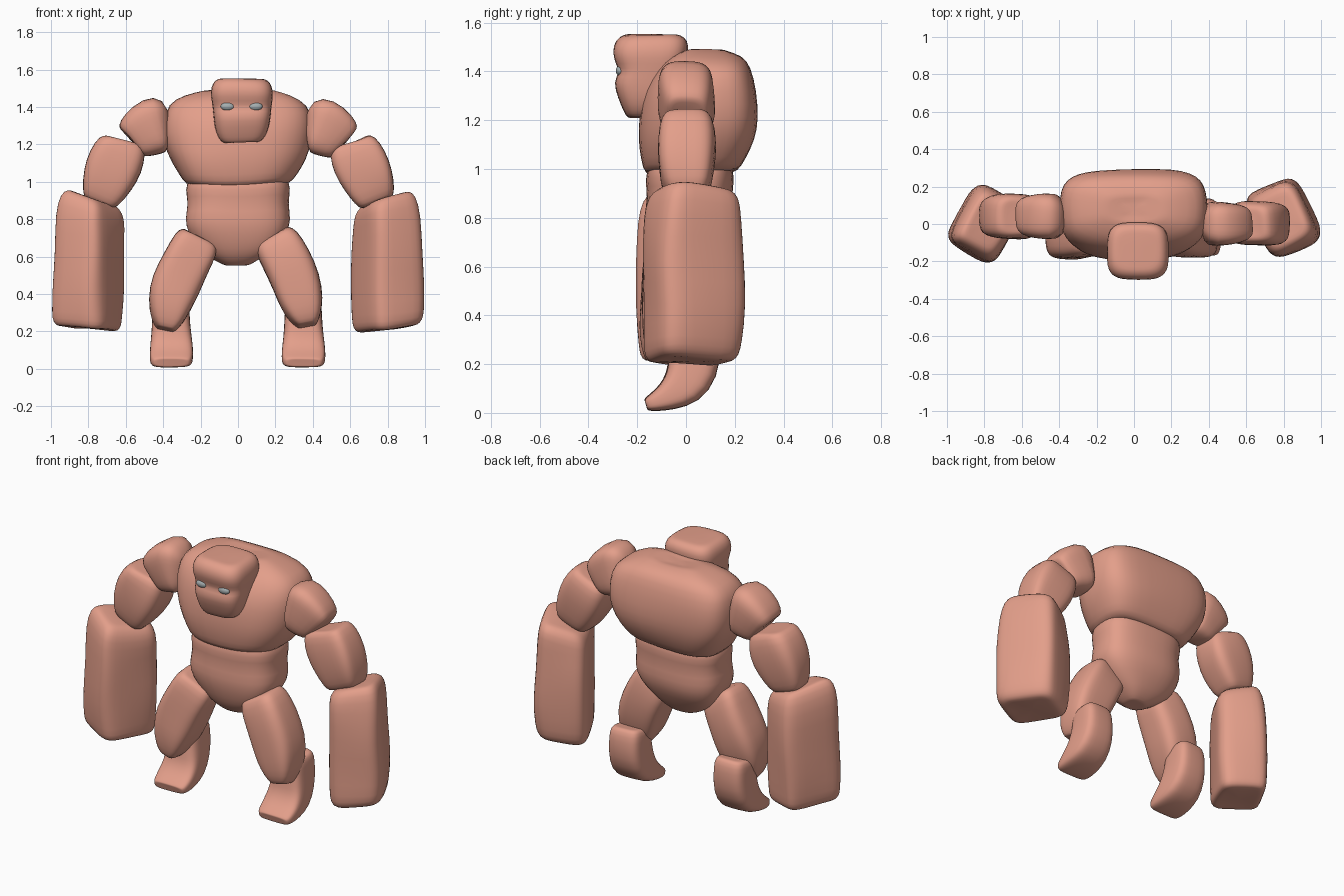
import bpy, bmesh, math
from mathutils import Vector, Matrix, noise


def material(name, rgb):
    m = bpy.data.materials.new(name)
    m.diffuse_color = (*rgb, 1)
    return m


CLAY = material("terracotta", (0.77, 0.345, 0.255))
EYE = material("grey_blue", (0.38, 0.43, 0.44))
SEG = 20


def loft(name, rings, power=3.5, yaw=0, upright=False, lump=0.014, back_power=None):
    """Rounded-box rings (x, y, z, half_width, half_depth, slope) skinned into a smooth rock."""
    pts = [Vector(r[:3]) for r in rings]
    bm = bmesh.new()
    loops = []
    side = Matrix.Rotation(math.radians(yaw), 3, 'Z') @ Vector((1, 0, 0))

    def add_ring(i, k):
        t = pts[min(i + 1, len(pts) - 1)] - pts[max(i - 1, 0)]
        t = Vector((0, 0, -1)) if upright else t.normalized()
        v = t.cross(side).normalized()
        u = v.cross(t)
        a, b = rings[i][3] * k, rings[i][4] * k
        slope = rings[i][5] if len(rings[i]) > 5 else 0
        loop = []
        for s in range(SEG):
            ang = 2 * math.pi * (s + 0.5) / SEG
            c, d = math.cos(ang), math.sin(ang)
            e = 2 / (back_power if back_power and d < 0 else power)
            off = (u * a * math.copysign(abs(c) ** e, c)
                   + v * b * math.copysign(abs(d) ** e, d))
            off.z += slope * off.x
            p = pts[i] + off
            loop.append(bm.verts.new(p + noise.noise_vector(p * 5) * lump))
        loops.append(loop)

    # end rings are doubled inward to close the tips
    for k in (0.35, 0.8):
        add_ring(0, k)
    for i in range(len(rings)):
        add_ring(i, 1)
    for k in (0.8, 0.35):
        add_ring(len(rings) - 1, k)
    for p, q in zip(loops, loops[1:]):
        for s in range(SEG):
            n = (s + 1) % SEG
            bm.faces.new((p[s], p[n], q[n], q[s]))
    bm.faces.new(loops[0][::-1])
    bm.faces.new(loops[-1])
    bmesh.ops.recalc_face_normals(bm, faces=bm.faces)
    for f in bm.faces:
        f.smooth = True
    me = bpy.data.meshes.new(name)
    bm.to_mesh(me)
    bm.free()
    me.materials.append(CLAY)
    ob = bpy.data.objects.new(name, me)
    bpy.context.collection.objects.link(ob)
    sub = ob.modifiers.new("smooth", 'SUBSURF')
    sub.levels = sub.render_levels = 1
    return ob


# Chest: rounder in front, boxier at the back
loft("chest", [
    (0, 0.08, 1.488, 0.18, 0.08), (0, 0.08, 1.462, 0.29, 0.15),
    (0, 0.07, 1.415, 0.38, 0.195), (0, 0.055, 1.32, 0.402, 0.238),
    (0, 0.05, 1.21, 0.40, 0.248), (0, 0.043, 1.12, 0.365, 0.242),
    (0, 0.035, 1.04, 0.318, 0.215), (0, 0.025, 0.985, 0.28, 0.19)],
    2.7, upright=True, back_power=3.7)

# Waist and hips
loft("waist", [
    (0, 0.02, 1.03, 0.26, 0.165), (0, 0.02, 0.96, 0.287, 0.187),
    (0, 0.015, 0.89, 0.268, 0.172), (0, 0.01, 0.80, 0.292, 0.185),
    (0, 0.01, 0.72, 0.268, 0.17), (0, 0.0, 0.64, 0.205, 0.135),
    (0, 0.0, 0.585, 0.13, 0.10), (0, 0.0, 0.55, 0.07, 0.055)], 2.8, upright=True)

# Head: crown, brow, recessed eye line, jaw, chin
HX = 0.02
loft("head", [
    (HX, -0.14, 1.55, 0.125, 0.115), (HX, -0.14, 1.53, 0.155, 0.148),
    (HX, -0.145, 1.48, 0.17, 0.158), (HX, -0.145, 1.43, 0.163, 0.143),
    (HX, -0.15, 1.395, 0.158, 0.122), (HX, -0.16, 1.36, 0.155, 0.14),
    (HX, -0.16, 1.29, 0.147, 0.118), (HX, -0.165, 1.235, 0.125, 0.09),
    (HX, -0.17, 1.21, 0.10, 0.07)], 3.6, upright=True, lump=0.005)

# Eyes
for side, x in (("left", 0.094), ("right", -0.056)):
    bpy.ops.mesh.primitive_uv_sphere_add(segments=16, ring_count=10, location=(x, -0.27, 1.403))
    eye = bpy.context.object
    eye.name = side + "_eye"
    eye.scale = (0.037, 0.018, 0.022)
    eye.data.materials.append(EYE)
    bpy.ops.object.shade_smooth()

# Limbs: each side has its own offsets and forearm twist
for side, s, dy in (("left", 1, 0.0), ("right", -1, 0.04)):
    loft(side + "_upper_arm", [
        (s * 0.355, dy, 1.308, 0.125, 0.10), (s * 0.385, dy, 1.308, 0.147, 0.118),
        (s * 0.455, dy, 1.30, 0.16, 0.125), (s * 0.535, dy, 1.245, 0.135, 0.114),
        (s * 0.572, dy, 1.215, 0.108, 0.093)], 3.5)
    loft(side + "_elbow", [
        (s * 0.605, dy, 1.218, 0.10, 0.09), (s * 0.612, dy, 1.198, 0.132, 0.115),
        (s * 0.65, dy, 1.11, 0.152, 0.125), (s * 0.695, dy, 1.01, 0.14, 0.118),
        (s * 0.732, dy, 0.92, 0.112, 0.10), (s * 0.742, dy, 0.89, 0.09, 0.08)], 3.8)
    yaw, a, b, cy = (25, 0.157, 0.195, 0.03) if s > 0 else (-29, 0.153, 0.187, 0.0)
    loft(side + "_forearm", [
        (s * 0.785, cy, 0.91, a * 0.70, b * 0.72, s * 0.3),
        (s * 0.785, cy, 0.88, a * 0.88, b * 0.88, s * 0.3),
        (s * 0.792, cy, 0.80, a * 0.96, b * 0.95, s * 0.2),
        (s * 0.797, cy, 0.63, a * 0.98, b, 0),
        (s * 0.805, cy, 0.44, a * 1.02, b, 0),
        (s * 0.803, cy, 0.28, a, b * 0.97, s * 0.06),
        (s * 0.80, cy, 0.24, a * 0.95, b * 0.92, s * 0.08),
        (s * 0.80, cy, 0.215, a * 0.84, b * 0.82, s * 0.08)],
        4.6, yaw, upright=True, lump=0.018)
    ox, oz = (0, 0) if s > 0 else (-0.02, -0.012)
    loft(side + "_thigh", [
        (s * 0.187 + ox, -0.05, 0.715 + oz, 0.10, 0.09), (s * 0.203 + ox, -0.05, 0.685 + oz, 0.128, 0.115),
        (s * 0.26 + ox, -0.05, 0.58 + oz, 0.13, 0.13), (s * 0.315 + ox, -0.055, 0.46 + oz, 0.135, 0.13),
        (s * 0.343 + ox, -0.07, 0.36 + oz, 0.12, 0.12), (s * 0.36 + ox, -0.09, 0.27 + oz, 0.085, 0.09),
        (s * 0.368 + ox, -0.10, 0.228 + oz, 0.05, 0.06)], 3.8)
    fx = s * 0.35 + ox / 3
    loft(side + "_foot", [
        (fx, 0.035, 0.365, 0.085, 0.08), (fx, 0.038, 0.34, 0.098, 0.097),
        (fx, 0.04, 0.27, 0.10, 0.102), (fx, 0.03, 0.18, 0.107, 0.108),
        (fx, -0.01, 0.105, 0.115, 0.092), (fx, -0.08, 0.062, 0.118, 0.057),
        (fx, -0.14, 0.04, 0.112, 0.037), (fx, -0.165, 0.033, 0.098, 0.025)], 3.8, lump=0.005)
